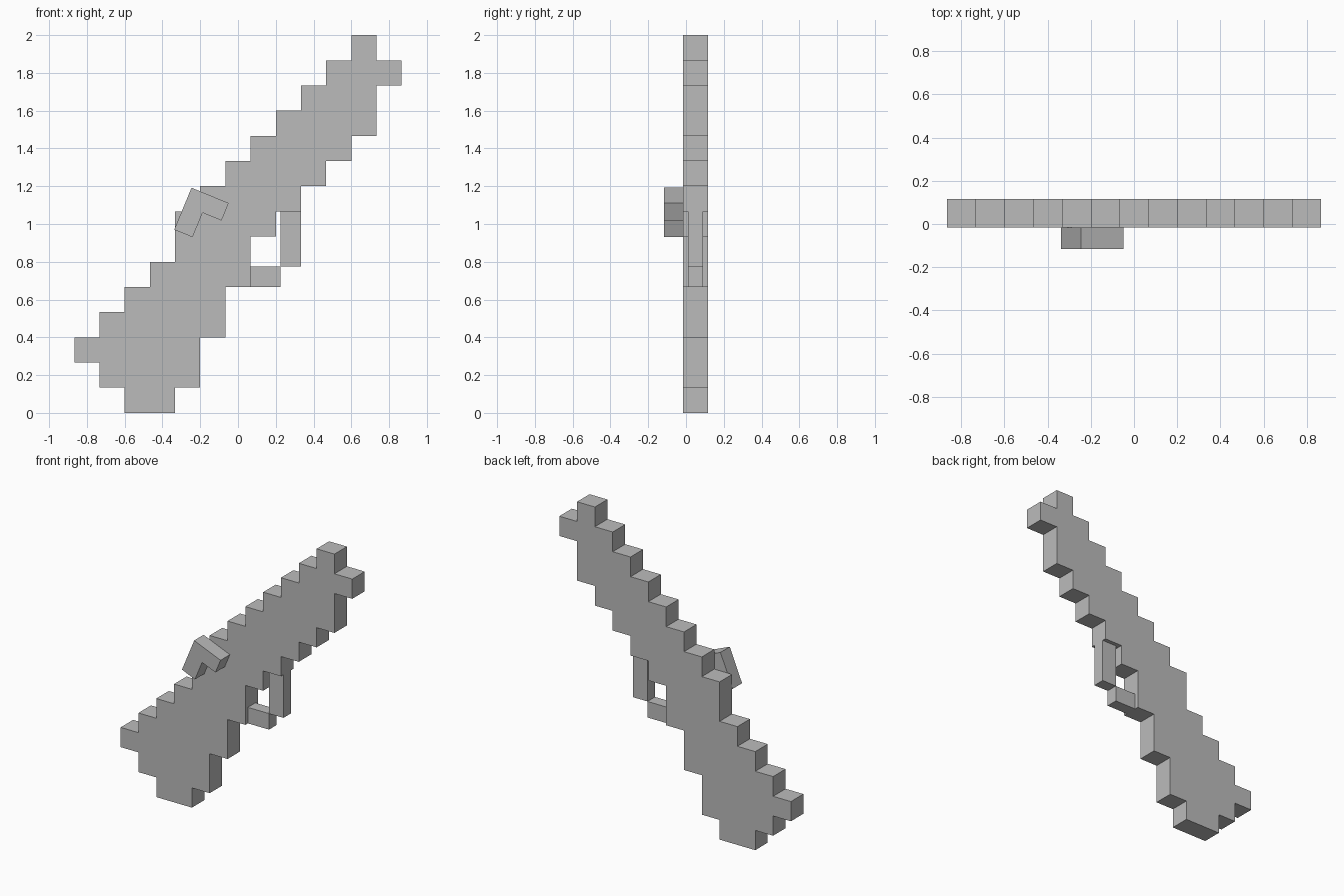
import bpy, bmesh
from math import cos, sin, radians

if "Cube" in bpy.data.objects:
    bpy.data.objects.remove(bpy.data.objects["Cube"], do_unlink=True)

# Single plain grey material
grey = bpy.data.materials.new("plain_grey")
grey.use_nodes = True
grey.diffuse_color = (0.5, 0.5, 0.5, 1)
grey.node_tree.nodes["Principled BSDF"].inputs["Base Color"].default_value = (0.5, 0.5, 0.5, 1)

CELL = 2 / 15            # one step of the blocky silhouette
FRONT, BACK = -0.0167, 0.1167


def plate(name, outline, y0, y1):
    """Extrude an (x, z) outline from y0 to y1."""
    bm = bmesh.new()
    face = bm.faces.new([bm.verts.new((x, y0, z)) for x, z in outline])
    ext = bmesh.ops.extrude_face_region(bm, geom=[face])
    moved = [v for v in ext["geom"] if isinstance(v, bmesh.types.BMVert)]
    bmesh.ops.translate(bm, vec=(0, y1 - y0, 0), verts=moved)
    bmesh.ops.recalc_face_normals(bm, faces=bm.faces)
    mesh = bpy.data.meshes.new(name)
    bm.to_mesh(mesh)
    bm.free()
    mesh.materials.append(grey)
    obj = bpy.data.objects.new(name, mesh)
    bpy.context.collection.objects.link(obj)
    return obj


def box(name, x0, x1, z0, z1, y0, y1):
    return plate(name, [(x0, z0), (x1, z0), (x1, z1), (x0, z1)], y0, y1)


# Stepped body: left and right column of every row, bottom to top
rows = [(2, 4), (1, 5), (0, 5), (1, 6), (2, 6), (3, 7), (4, 7), (4, 8),
        (5, 9), (6, 10), (7, 11), (8, 12), (9, 12), (10, 13), (11, 12)]


def side(index):
    """Stair-step points up one side, skipping rows that stay level."""
    pts = []
    for r, row in enumerate(rows):
        x = (row[index] - 6.5) * CELL
        if pts and abs(pts[-1][0] - x) < 1e-6:
            pts.pop()
        else:
            pts.append((x, r * CELL))
        pts.append((x, (r + 1) * CELL))
    return pts


plate("stepped_body", side(1) + side(0)[::-1], FRONT, BACK)

# Thin guard loop under the body
box("guard_bottom", 0.0667, 0.225, 5 * CELL, 0.775, 0.01, 0.09)
box("guard_upright", 0.225, 0.3333, 0.775, 8 * CELL, 0.01, 0.09)

# Tilted hook on the front face
tilt = radians(-22.5)
hook = [(0, 0), (0.213, 0), (0.213, -0.1), (0.105, -0.1), (0.105, -0.24), (0, -0.24)]
plate("front_hook",
      [(-0.246 + u * cos(tilt) - v * sin(tilt), 1.192 + u * sin(tilt) + v * cos(tilt))
       for u, v in hook], -0.1167, FRONT)
